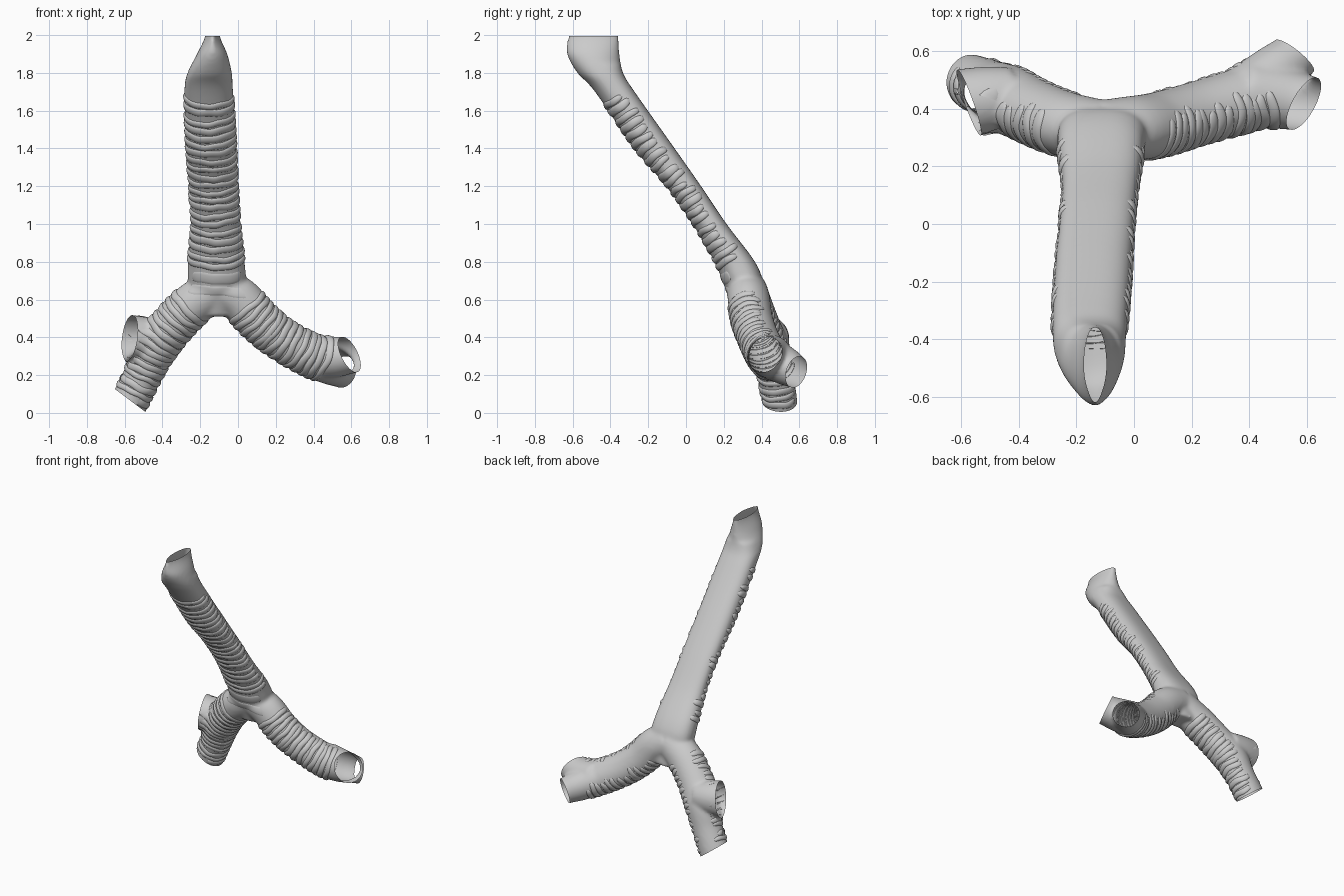
import bpy, bmesh, math, random
from mathutils import Vector
from mathutils.bvhtree import BVHTree

if "Cube" in bpy.data.objects:
    bpy.data.objects.remove(bpy.data.objects["Cube"])

random.seed(4)
V = Vector
FRONT = V((0, -0.8, -0.6))          # ringed side of the airway
grey = bpy.data.materials.new("pale_grey")
grey.diffuse_color = (0.6, 0.6, 0.6, 1)
grey.use_nodes = True
grey.node_tree.nodes["Principled BSDF"].inputs["Base Color"].default_value = grey.diffuse_color

# Trachea as level slices: z, centre x, half width x, front y, back y
TRACHEA = [(2.06, -.135, .035, -.63, -.355), (1.99, -.135, .04, -.63, -.355),
           (1.9, -.137, .08, -.63, -.352), (1.8, -.15, .117, -.575, -.333),
           (1.7, -.155, .129, -.482, -.272), (1.4, -.142, .133, -.275, -.06),
           (1.2, -.13, .13, -.105, .08), (1.0, -.118, .132, .035, .215),
           (.8, -.115, .15, .15, .365), (.68, -.112, .15, .2, .41), (.51, -.12, .10, .27, .43)]
# Bronchi and their short end branches: x, y, z, radius
BRONCHI = [
    [(-.11, .33, .66, .11), (-.24, .352, .575, .118), (-.36, .40, .45, .118), (-.45, .45, .33, .118),
     (-.505, .48, .2, .102), (-.57, .50, .07, .1), (-.62, .51, -.04, .1)],
    [(-.11, .33, .66, .11), (0, .338, .61, .118), (.1, .355, .5, .118), (.22, .39, .40, .115),
     (.36, .43, .32, .118), (.45, .46, .285, .12)]]
STUBS = [[(-.42, .44, .39, .105), (-.52, .43, .395, .117), (-.66, .405, .405, .125)],
         [(.40, .45, .30, .115), (.5, .44, .295, .11), (.59, .42, .307, .1), (.68, .385, .335, .1)],
         [(.40, .45, .29, .11), (.5, .53, .245, .1), (.56, .585, .215, .086), (.615, .645, .19, .084)]]
# Open ends: point on the cut, direction of the opening
ENDS = [((-.135, -.5, 1.995), (0, 0, 1)), ((-.57, .5, .065), (-.6, 0, -.8)),
        ((-.575, .425, .395), (-.93, -.33, .12)), ((.592, .42, .308), (.85, -.45, .4)),
        ((.562, .58, .215), (.6, .75, -.25))]
N = 40


def spline(pts, steps=10):
    """Smooth path through points of any dimension."""
    out = []
    for i in range(len(pts) - 1):
        p = [pts[max(0, min(len(pts) - 1, i + k))] for k in (-1, 0, 1, 2)]
        for s in range(steps):
            t = s / steps
            out.append([.5 * (2 * b + (c - a) * t + (2 * a - 5 * b + 4 * c - d) * t * t
                              + (3 * b - a - 3 * c + d) * t ** 3) for a, b, c, d in zip(*p)])
    return out + [list(pts[-1])]


def frame(path, i):
    t = (path[min(i + 1, len(path) - 1)] - path[max(i - 1, 0)]).normalized()
    f = (FRONT - t * FRONT.dot(t)).normalized()
    return t, f, t.cross(f)


def loft(bm, loops):
    rows = [[bm.verts.new(p) for p in lp] for lp in loops]
    for a, b in zip(rows, rows[1:]):
        for j in range(N):
            bm.faces.new((a[j], a[(j + 1) % N], b[(j + 1) % N], b[j]))
    bm.faces.new(rows[0])
    bm.faces.new(rows[-1][::-1])


def make(name, bm):
    me = bpy.data.meshes.new(name)
    bm.to_mesh(me)
    bm.free()
    ob = bpy.data.objects.new(name, me)
    bpy.context.collection.objects.link(ob)
    me.materials.append(grey)
    return ob


# Airway body: tubes merged by remeshing
bm = bmesh.new()
loops, trachea_path = [], []
for z, cx, hx, yf, yb in spline(TRACHEA):
    cy, hy = (yf + yb) / 2, (yb - yf) / 2
    trachea_path.append(V((cx, cy, z)))
    lp = []
    for j in range(N):
        c, s = math.cos(math.tau * j / N), math.sin(math.tau * j / N)
        e = .75 if s > 0 and z < 1.85 else 1          # flattened back wall
        if s < 0 and z > 1.9:
            e = 1 + min(.8, (z - 1.9) * 9)            # pinched front lip at the top
        lp.append((cx + hx * math.copysign(abs(c) ** e, c),
                   cy + hy * math.copysign(abs(s) ** min(e, 1), s), z))
    loops.append(lp)
loft(bm, loops)
for tube in BRONCHI + STUBS:
    rows = spline(tube, 6)
    path = [V(r[:3]) for r in rows]
    loops = []
    for i, r in enumerate(rows):
        t, f, s = frame(path, i)
        flat = .87 if tube in BRONCHI else 1
        loops.append([])
        for j in range(N):
            c = math.cos(math.tau * j / N)
            loops[-1].append(path[i] + r[3] * (f * c * (flat if c < 0 else 1)
                                               + s * math.sin(math.tau * j / N)))
    loft(bm, loops)
bmesh.ops.recalc_face_normals(bm, faces=bm.faces)
body = make("airway_body", bm)
bpy.context.view_layer.objects.active = body
body.select_set(True)
m = body.modifiers.new("merge", "REMESH")
m.mode, m.voxel_size = "VOXEL", .011
m = body.modifiers.new("soften", "SMOOTH")
m.factor, m.iterations = .5, 8
for n in ("merge", "soften"):
    bpy.ops.object.modifier_apply(modifier=n)

# Cut the open ends
bm = bmesh.new()
bm.from_mesh(body.data)
for p, n in ENDS:
    p, n = V(p), V(n).normalized()
    near = [f for f in bm.faces if (f.calc_center_median() - p).length < .21]
    geom = near + list({e for f in near for e in f.edges}) + list({v for f in near for v in f.verts})
    bmesh.ops.bisect_plane(bm, geom=geom, plane_co=p, plane_no=n, dist=1e-5)
    gone = [f for f in bm.faces if (f.calc_center_median() - p).length < .21
            and (f.calc_center_median() - p).dot(n) > 0]
    bmesh.ops.delete(bm, geom=gone, context="FACES")
for f in bm.faces:
    f.smooth = True
bm.to_mesh(body.data)
tree = BVHTree.FromBMesh(bm)
bm.free()


def rings(name, path, count, start, end, reach, half, height):
    """Wavy C-shaped cartilage bands laid on the body surface."""
    fine = [V(p) for p in spline([tuple(p) for p in path], 8)]
    dist = [0]
    for a, b in zip(fine, fine[1:]):
        dist.append(dist[-1] + (b - a).length)
    bm = bmesh.new()
    for k in range(count):
        want = dist[-1] * (start + (end - start) * k / (count - 1))
        i = min(range(len(fine)), key=lambda q: abs(dist[q] - want))
        t, f, s = frame(fine, i)
        w = half * random.uniform(.85, 1.15)
        ph, ph2, tilt = random.uniform(0, 6), random.uniform(0, 6), random.uniform(-.006, .006)
        lo, hi = -reach * random.uniform(.86, 1.06), reach * random.uniform(.86, 1.06)
        rows, M = [], 52
        for j in range(M + 1):
            q = 2 * j / M - 1
            a = lo + (hi - lo) * j / M
            d = f * math.cos(a) + s * math.sin(a)
            shift = .003 * math.sin(3 * a + ph) + .002 * math.sin(6 * a + ph2) + tilt * math.sin(a)
            taper = max(.05, 1 - abs(q) ** 18) ** .5
            row = []
            for h in range(7):
                g = math.pi * h / 6
                hit = tree.ray_cast(fine[i] + t * (shift - w * taper * math.cos(g)), d, .19)[0]
                if hit is None:
                    break
                row.append(hit + d * (height * taper * math.sin(g) - .002))
            rows.append([bm.verts.new(p) for p in row] if len(row) == 7 else None)
        for a, b in zip(rows, rows[1:]):
            if a and b and (a[3].co - b[3].co).length < .05:
                for h in range(6):
                    bm.faces.new((a[h], a[h + 1], b[h + 1], b[h])).smooth = True
    bmesh.ops.recalc_face_normals(bm, faces=bm.faces)
    return make(name, bm)


# Cartilage rings
tp = trachea_path[::5]
rings("trachea_rings", tp, 21, .24, .82, 1.95, .021, .010)
rings("carina_band", tp, 2, .865, .91, 1.3, .03, .006)
rings("left_bronchus_rings", [V(r[:3]) for r in BRONCHI[0]], 15, .2, .85, 2.45, .018, .009)
rings("right_bronchus_rings", [V(r[:3]) for r in BRONCHI[1]], 14, .27, .98, 2.45, .018, .009)
